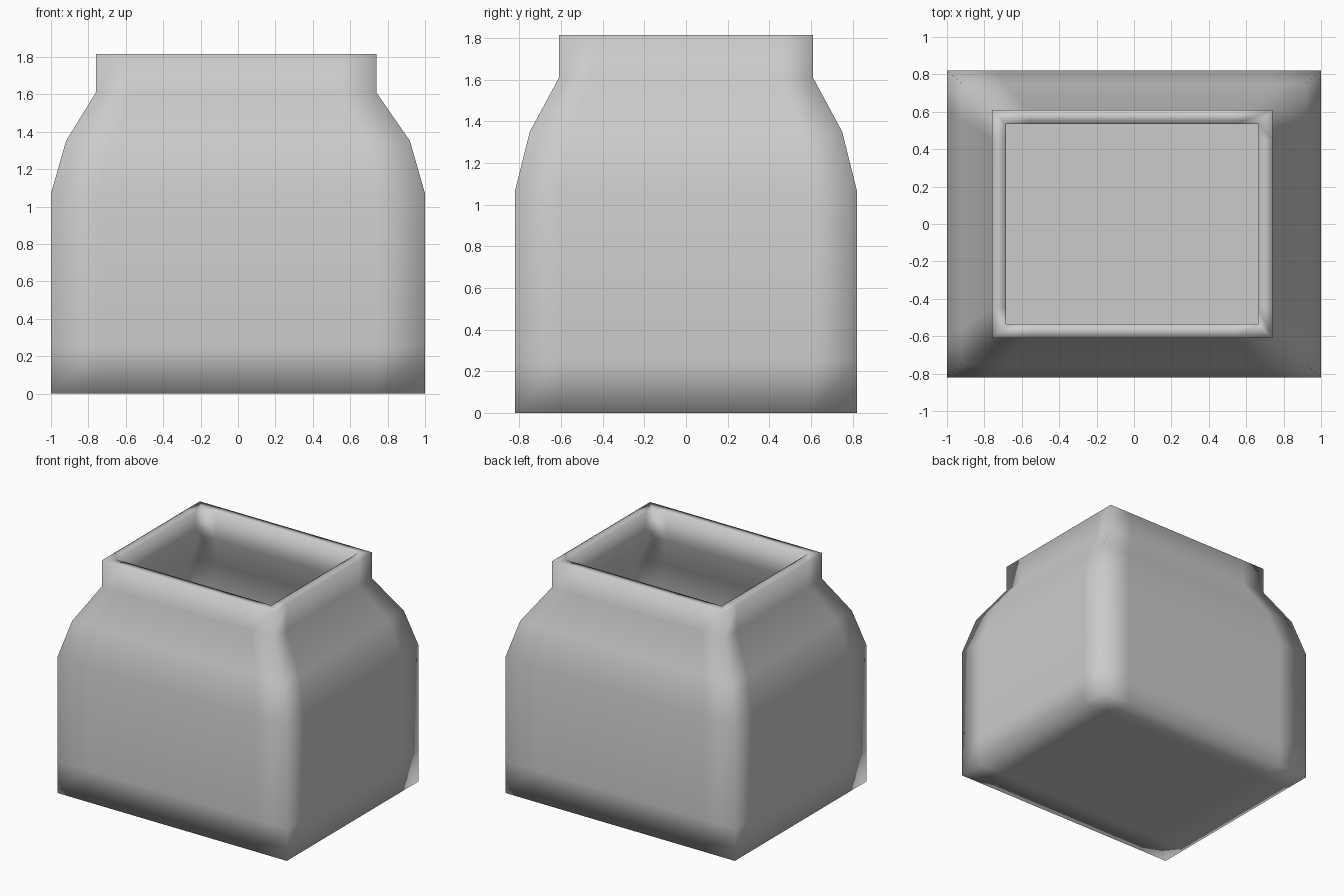
import bpy, bmesh

if "Cube" in bpy.data.objects:
    bpy.data.objects.remove(bpy.data.objects["Cube"])

# Ring profile: height, half width, half depth, x offset
RINGS = [
    (0.0, 1.0, 0.82, 0.0),
    (0.25, 1.0, 0.82, 0.0),
    (1.07, 1.0, 0.82, 0.0),
    (1.35, 0.92, 0.75, 0.0),
    (1.61, 0.75, 0.61, -0.01),
    (1.815, 0.75, 0.61, -0.01),
]
# Support loops keep the side centres flat under smooth shading
STEPS = (-1.0, -0.74, 0.74, 1.0)
PERIMETER = ([(i, 0) for i in range(3)] + [(3, j) for j in range(3)]
             + [(i, 3) for i in range(3, 0, -1)] + [(0, j) for j in range(3, 0, -1)])


def add_point(bm, ring, i, j):
    z, hx, hy, ox = ring
    return bm.verts.new((ox + hx * STEPS[i], hy * STEPS[j], z))


bm = bmesh.new()

# Base panel
grid = {(i, j): add_point(bm, RINGS[0], i, j) for i in range(4) for j in range(4)}
for i in range(3):
    for j in range(3):
        bm.faces.new((grid[i, j], grid[i, j + 1], grid[i + 1, j + 1], grid[i + 1, j]))

# Walls, shoulder and neck
lower = [grid[p] for p in PERIMETER]
for ring in RINGS[1:]:
    upper = [add_point(bm, ring, i, j) for i, j in PERIMETER]
    for k in range(12):
        n = (k + 1) % 12
        bm.faces.new((lower[k], lower[n], upper[n], upper[k]))
    lower = upper

bmesh.ops.recalc_face_normals(bm, faces=bm.faces)
# Ensure normals point outward (base faces down)
bm.normal_update()
base = min(bm.faces, key=lambda f: f.calc_center_median().z)
if base.normal.z > 0:
    bmesh.ops.reverse_faces(bm, faces=bm.faces)
for f in bm.faces:
    f.smooth = True

mesh = bpy.data.meshes.new("square_jar")
bm.to_mesh(mesh)
bm.free()
jar = bpy.data.objects.new("square_jar", mesh)
bpy.context.collection.objects.link(jar)

# Wall thickness with open neck
shell = jar.modifiers.new("wall_thickness", 'SOLIDIFY')
shell.thickness = 0.075
shell.offset = -1
shell.use_even_offset = True
shell.use_quality_normals = True
